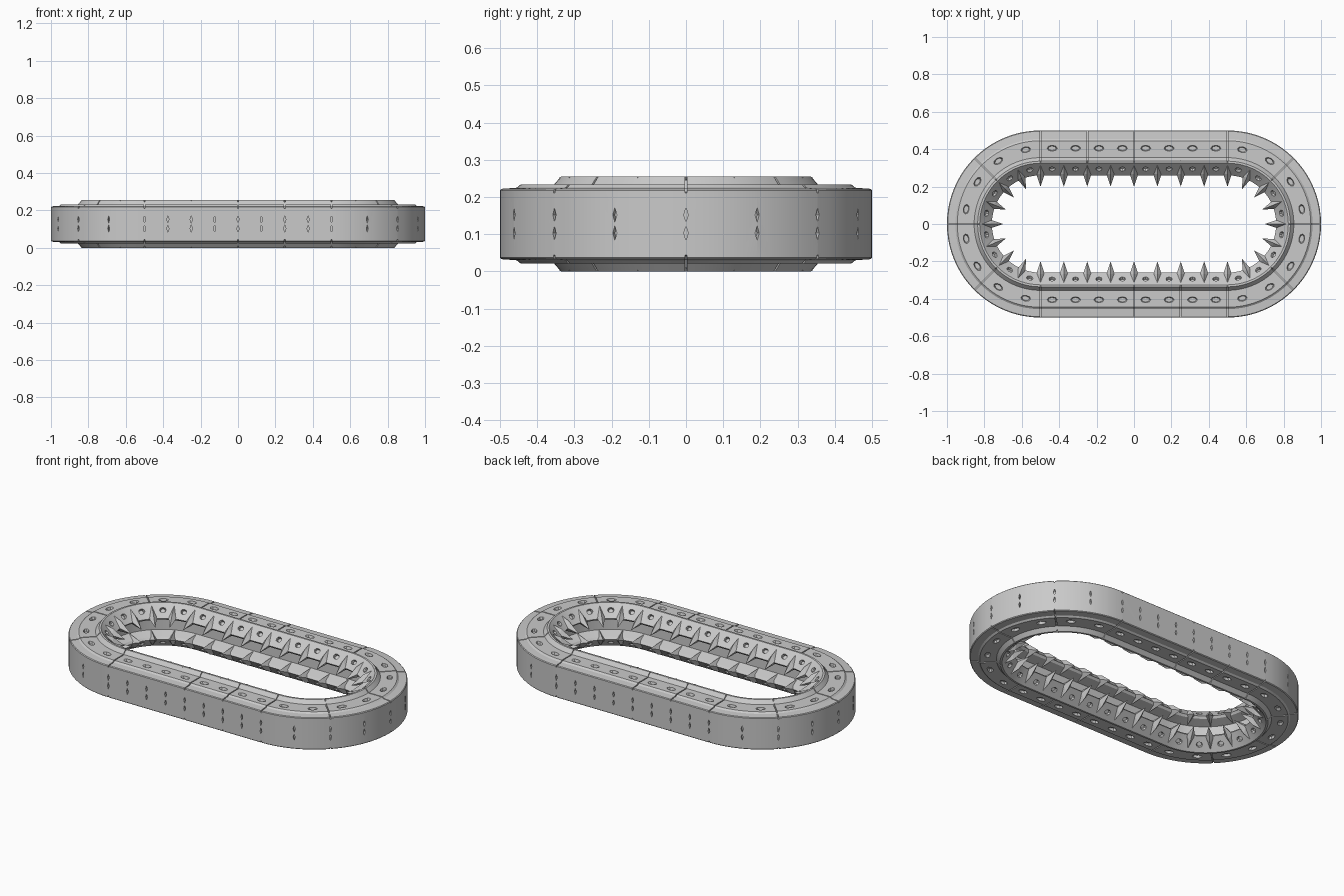
import bpy, bmesh, math
from mathutils import Vector, Matrix

if "Cube" in bpy.data.objects:
    bpy.data.objects.remove(bpy.data.objects["Cube"])

MID = 0.1275          # height of the symmetry plane
STATIONS = 32         # eight per straight, eight per end arc

grey = bpy.data.materials.new("hull grey")
grey.use_nodes = True
grey.diffuse_color = (0.59, 0.59, 0.59, 1)
grey.node_tree.nodes["Principled BSDF"].inputs["Base Color"].default_value = grey.diffuse_color


def frame(u):
    """Centre and outward direction at a station of the racetrack."""
    side, k = divmod(u % STATIONS, 8)
    k /= 8
    if side == 0:
        return Vector((k - 0.5, 0, 0)), Vector((0, -1, 0))
    if side == 2:
        return Vector((0.5 - k, 0, 0)), Vector((0, 1, 0))
    a = math.pi * (k - 0.5 if side == 1 else k + 0.5)
    return Vector((0.5 if side == 1 else -0.5, 0, 0)), Vector((math.cos(a), math.sin(a), 0))


def place(u, r, z, across=0.0):
    c, d = frame(u)
    return c + d * r + Vector((-d.y, d.x, 0)) * across + Vector((0, 0, z))


def keep(z):
    return z


def flip(z):
    return 2 * MID - z


def finish(name, bm):
    bmesh.ops.recalc_face_normals(bm, faces=bm.faces)
    mesh = bpy.data.meshes.new(name)
    bm.to_mesh(mesh)
    bm.free()
    mesh.materials.append(grey)
    ob = bpy.data.objects.new(name, mesh)
    bpy.context.collection.objects.link(ob)
    return ob


def hull(bm, points):
    verts = [bm.verts.new(p) for p in points]
    bmesh.ops.convex_hull(bm, input=verts)


# Ring body: half profile mirrored about the middle, swept round the track
half = [(0.5, 0.218), (0.496, 0.222), (0.455, 0.225), (0.445, 0.233), (0.355, 0.233),
        (0.336, 0.255), (0.325, 0.255), (0.26, 0.19), (0.27, 0.178), (0.325, 0.16)]
profile = half + [(r, flip(z)) for r, z in reversed(half)]
bm = bmesh.new()
rings = []
for s in range(4):
    steps = 1 if s % 2 == 0 else 5
    for i in range(8 * steps):
        u = s * 8 + i / steps
        rings.append([bm.verts.new(place(u, r, z)) for r, z in profile])
for a, b in zip(rings, rings[1:] + rings[:1]):
    for j in range(len(profile)):
        k = (j + 1) % len(profile)
        bm.faces.new((a[j], b[j], b[k], a[k]))
body = finish("ring_body", bm)

# Pockets: oval ones on the rim, round ones on the sloped inner panels
bm = bmesh.new()
for i in range(STATIONS):
    u = i + 0.5
    c, d = frame(u)
    along = Vector((-d.y, d.x, 0))
    for sign in (1, -1):
        up = Vector((0, 0, sign))
        for r, z, normal, wide, tall in ((0.405, 0.233, up, 0.034, 0.02),
                                         (0.294, 0.224, (up - d).normalized(), 0.022, 0.019)):
            centre = place(u, r, z if sign > 0 else flip(z))
            basis = Matrix((along, normal.cross(along), normal)).transposed().to_4x4()
            size = Matrix.Diagonal((wide, tall, 1, 1))
            bmesh.ops.create_cone(bm, cap_ends=True, segments=8, radius1=0.6, radius2=1,
                                  depth=0.028, matrix=Matrix.Translation(centre) @ basis @ size)

# Slim diamond slits in the outer wall
for u in range(STATIONS):
    for m in (keep, flip):
        hull(bm, [place(u, r, m(0.152) + h, w) for r in (0.485, 0.51)
                  for h, w in ((0.019, 0), (-0.019, 0), (0, 0.006), (0, -0.006))])

# Segment seams: narrow grooves following the upper and lower rims
crest = [(0.51, 0.214)] + half[1:6] + [(0.33, 0.255)]
outline = [(r, z + 0.012) for r, z in crest] + [(r, z - 0.009) for r, z in reversed(crest)]
for u in (0, 4, 6, 8, 10, 12, 14, 16, 20, 22, 24, 26, 28, 30):
    for m in (keep, flip):
        a, b = ([bm.verts.new(place(u, r, m(z), w)) for r, z in outline]
                for w in (-0.003, 0.003))
        bm.faces.new(a)
        bm.faces.new(b)
        for j in range(len(outline)):
            bm.faces.new((a[j], a[j - 1], b[j - 1], b[j]))

# Cut all recesses into the ring, then smooth its curved walls
cutter = finish("recess_cutter", bm)
cutter.hide_render = True
cut = body.modifiers.new("recesses", "BOOLEAN")
cut.operation = "DIFFERENCE"
cut.solver = "EXACT"
cut.object = cutter
bpy.context.view_layer.objects.active = body
body.select_set(True)
bpy.ops.object.modifier_apply(modifier=cut.name)
bpy.ops.object.shade_smooth_by_angle(angle=math.radians(20))
bpy.data.objects.remove(cutter)

# Inner fins: ridged spikes standing proud of the panels, in mirrored rows
bm = bmesh.new()
for u in range(STATIONS):
    for m in (keep, flip):
        hull(bm, [place(u, r, m(z), w) for r, z, w in (
            (0.2, 0.165, 0), (0.34, 0.254, 0), (0.268, 0.225, 0),
            (0.266, 0.192, 0.022), (0.266, 0.192, -0.022), (0.33, 0.16, 0))])
finish("inner_fins", bm)
